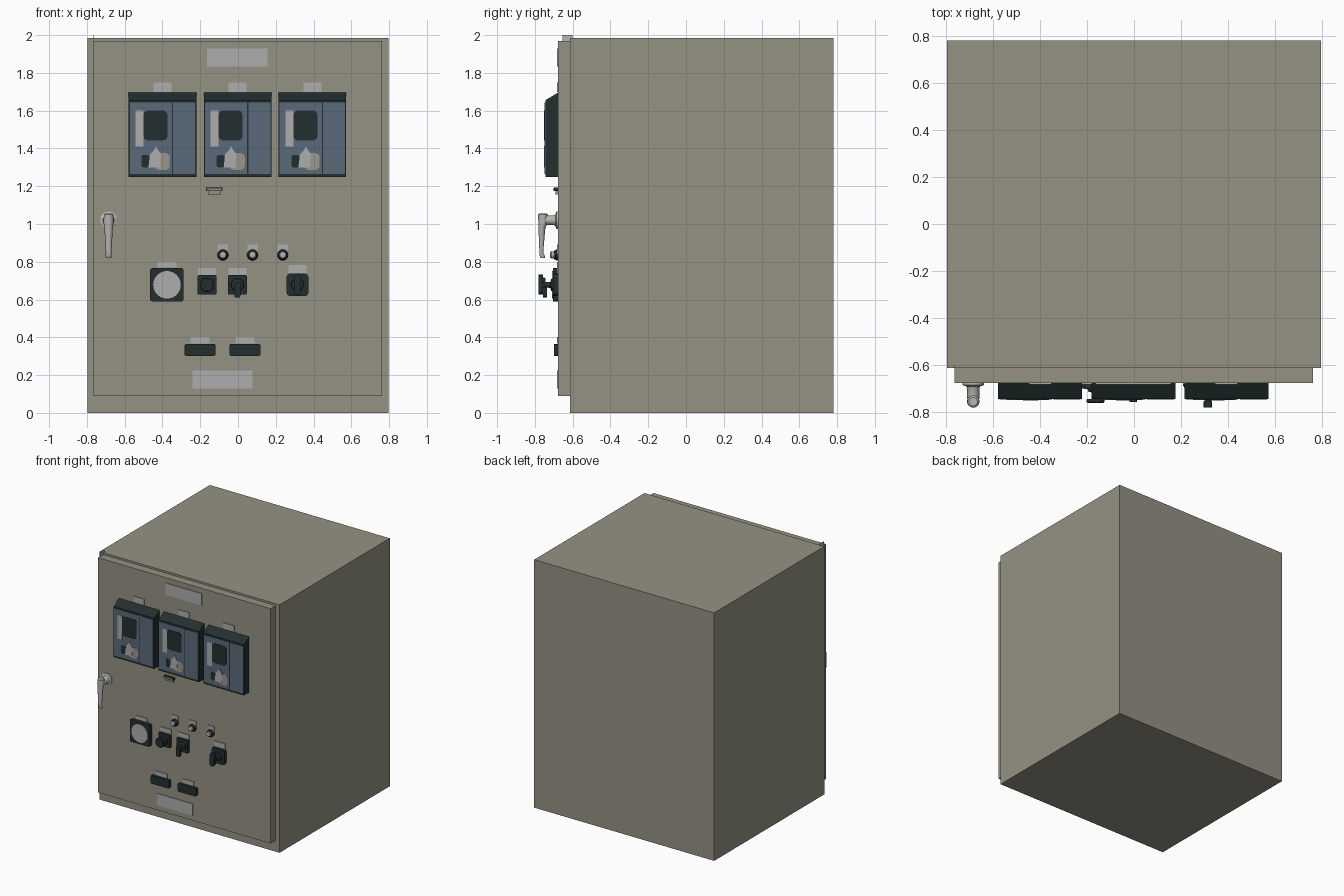
import bpy, bmesh, math

if "Cube" in bpy.data.objects:
    bpy.data.objects.remove(bpy.data.objects["Cube"])


def material(name, rgb):
    m = bpy.data.materials.new(name)
    m.diffuse_color = (*rgb, 1)
    m.use_nodes = True
    m.node_tree.nodes["Principled BSDF"].inputs["Base Color"].default_value = m.diffuse_color
    return m


PAINT = material("cabinet paint", (0.30, 0.285, 0.225))
DARK = material("dark plastic", (0.017, 0.028, 0.028))
BLUE = material("slate blue", (0.10, 0.145, 0.20))
LABEL = material("label grey", (0.43, 0.42, 0.42))
METAL = material("light metal", (0.47, 0.46, 0.45))
BEIGE = material("beige plate", (0.34, 0.31, 0.26))
DOOR = -0.678  # y of the door face


def finish(name, bm, mat, smooth=False):
    bmesh.ops.recalc_face_normals(bm, faces=bm.faces[:])
    me = bpy.data.meshes.new(name)
    bm.to_mesh(me)
    bm.free()
    me.materials.append(mat)
    for p in me.polygons:
        p.use_smooth = smooth
    if smooth:
        me.set_sharp_from_angle(angle=math.radians(35))
    ob = bpy.data.objects.new(name, me)
    bpy.context.collection.objects.link(ob)
    return ob


def loft(name, rings, mat, smooth=False):
    """Skin a list of equal-length point rings and cap both ends."""
    bm = bmesh.new()
    vs = [[bm.verts.new(p) for p in r] for r in rings]
    n = len(vs[0])
    for a, b in zip(vs, vs[1:]):
        for i in range(n):
            j = (i + 1) % n
            bm.faces.new((a[i], a[j], b[j], b[i]))
    bm.faces.new(vs[0])
    bm.faces.new(vs[-1])
    return finish(name, bm, mat, smooth)


def slab(name, pts, y0, y1, mat):
    """Extrude an x-z outline between two depths."""
    return loft(name, [[(x, y, z) for x, z in pts] for y in (y0, y1)], mat)


def box(name, x0, x1, z0, z1, y0, y1, mat, cut=0.0):
    """Box with optionally chamfered front-view corners."""
    pts = [(x0, z0), (x1, z0), (x1, z1), (x0, z1)]
    if cut:
        c, k = cut, cut * 0.3
        pts = []
        for sx, sz, x, z in ((1, 1, x0, z0), (-1, 1, x1, z0), (-1, -1, x1, z1), (1, -1, x0, z1)):
            corner = [(x, z + sz * c), (x + sx * k, z + sz * k), (x + sx * c, z)]
            pts += corner if sx * sz > 0 else corner[::-1]
    return slab(name, pts, y0, y1, mat)


def lathe(name, cx, cz, profile, mat, n=24):
    """Revolve (radius, y) points around a front-to-back axis."""
    rings = [[(cx + r * math.cos(2 * math.pi * i / n), y, cz + r * math.sin(2 * math.pi * i / n))
              for i in range(n)] for r, y in profile]
    return loft(name, rings, mat, True)


def label(name, x0, x1, z0, z1):
    return box(name, x0, x1, z0, z1, DOOR - 0.006, DOOR, LABEL)


# Cabinet body, door and the thin upper hinge leaf
box("cabinet_body", -0.797, 0.797, 0, 1.985, -0.613, 0.782, PAINT)
box("cabinet_door", -0.765, 0.762, 0.09, 1.97, DOOR, -0.613, PAINT)
box("hinge_leaf", -0.765, -0.762, 1.96, 2.0, -0.655, -0.60, METAL)

# Large labels at the top and bottom
label("top_label", -0.163, 0.157, 1.835, 1.93)
label("bottom_label", -0.24, 0.077, 0.13, 0.225)

# Three breaker units with identical faces
for i, cx in enumerate((-0.4, -0.002, 0.394), 1):
    t = f"breaker_{i}_"
    prof = [(DOOR, 1.25), (-0.745, 1.25), (-0.745, 1.655), (DOOR, 1.695)]
    loft(t + "housing", [[(cx + s, y, z) for y, z in prof] for s in (-0.179, 0.179)], DARK)
    F = -0.745
    box(t + "main_panel", cx - 0.173, cx + 0.050, 1.265, 1.643, F - 0.003, F, BLUE)
    box(t + "side_panel", cx + 0.057, cx + 0.173, 1.265, 1.643, F - 0.003, F, BLUE)
    box(t + "rating_strip", cx - 0.143, cx - 0.101, 1.41, 1.60, F - 0.005, F, LABEL)
    box(t + "display", cx - 0.100, cx + 0.026, 1.443, 1.60, F - 0.006, F, DARK, 0.02)
    box(t + "button", cx - 0.112, cx - 0.069, 1.30, 1.365, F - 0.005, F, DARK, 0.01)
    box(t + "indicator", cx - 0.042, cx + 0.038, 1.287, 1.375, F - 0.005, F, BEIGE, 0.02)
    bell = [(-0.074, 1.30), (-0.012, 1.30), (-0.008, 1.37), (-0.022, 1.39), (-0.035, 1.412),
            (-0.046, 1.39), (-0.066, 1.37)]
    slab(t + "charging_plate", [(cx + x, z) for x, z in bell], F - 0.007, F, LABEL)
    label(t + "label", cx - 0.048, cx + 0.048, 1.70, 1.748)

# Small door catch below the breakers
box("catch_top", -0.17, -0.082, 1.174, 1.193, -0.70, DOOR, DARK)
box("catch_top_face", -0.164, -0.088, 1.178, 1.189, -0.703, -0.70, PAINT)
box("catch_base", -0.16, -0.09, 1.155, 1.174, -0.690, DOOR, PAINT)

# Door handle: rosette with neck, then a tapered lever
HX, HZ = -0.685, 1.02
lathe("handle_rosette", HX, HZ, [(0.046, DOOR), (0.046, -0.686), (0.030, -0.692),
                                 (0.026, -0.70), (0.026, -0.745)], METAL)
sections = [(1.056, -0.757, 0.018, 0.018), (1.05, -0.757, 0.025, 0.026), (1.01, -0.757, 0.027, 0.025),
            (0.975, -0.763, 0.022, 0.018), (0.85, -0.766, 0.015, 0.010),
            (0.835, -0.762, 0.016, 0.014), (0.82, -0.758, 0.014, 0.011)]
loft("handle_lever", [[(HX + a * math.cos(math.pi * k / 8), y + b * math.sin(math.pi * k / 8), z)
                       for k in range(16)] for z, y, a, b in sections], METAL, True)

# Three indicator lamps: label, metal collar, dark ring, lens
for i, cx in enumerate((-0.08, 0.077, 0.237), 1):
    t = f"lamp_{i}_"
    label(t + "label", cx - 0.028, cx + 0.028, 0.845, 0.892)
    lathe(t + "collar", cx, 0.836, [(0.029, DOOR), (0.029, -0.688), (0.025, -0.692), (0.022, -0.70)], DARK)
    lathe(t + "lens", cx, 0.836, [(0.018, -0.70), (0.020, -0.712), (0.016, -0.718), (0.008, -0.721)], METAL)

# Round meter on a square case
box("meter_case", -0.465, -0.288, 0.59, 0.767, -0.705, DOOR, DARK, 0.012)
lathe("meter_dial", -0.376, 0.678, [(0.073, -0.705), (0.073, -0.709)], LABEL, 32)
label("meter_label", -0.425, -0.325, 0.77, 0.80)

# Selector switches: base plate, raised boss and stem
for name, cx, h, c in (("left_switch", -0.164, 0.05, 0.006), ("middle_switch", -0.003, 0.05, 0.006),
                       ("right_switch", 0.315, 0.058, 0.018)):
    box(name + "_base", cx - h, cx + h, 0.678 - h * 1.03, 0.678 + h * 1.03, -0.703, DOOR, DARK, c)
    tip = -0.762 if name == "right_switch" else -0.748
    lathe(name + "_boss", cx, 0.678, [(0.034, -0.703), (0.032, -0.714), (0.016, -0.718), (0.014, tip)], DARK)
    label(name + "_label", cx - 0.048, cx + 0.048, 0.68 + h, 0.768 if h < 0.055 else 0.782)
# Switch grips: round knob, downward lever and upright bar
lathe("left_switch_knob", -0.164, 0.678, [(0.036, -0.745), (0.038, -0.750), (0.038, -0.758), (0.034, -0.762)], DARK)
box("middle_switch_grip", -0.019, 0.013, 0.61, 0.692, -0.758, -0.735, DARK, 0.008)
box("right_switch_grip", 0.297, 0.333, 0.628, 0.732, -0.782, -0.757, DARK, 0.012)

# Two test blocks with labels
for i, cx in enumerate((-0.201, 0.037), 1):
    box(f"test_block_{i}", cx - 0.082, cx + 0.082, 0.30, 0.366, -0.70, DOOR, DARK, 0.01)
    label(f"test_block_{i}_label", cx - 0.05, cx + 0.05, 0.368, 0.403)
